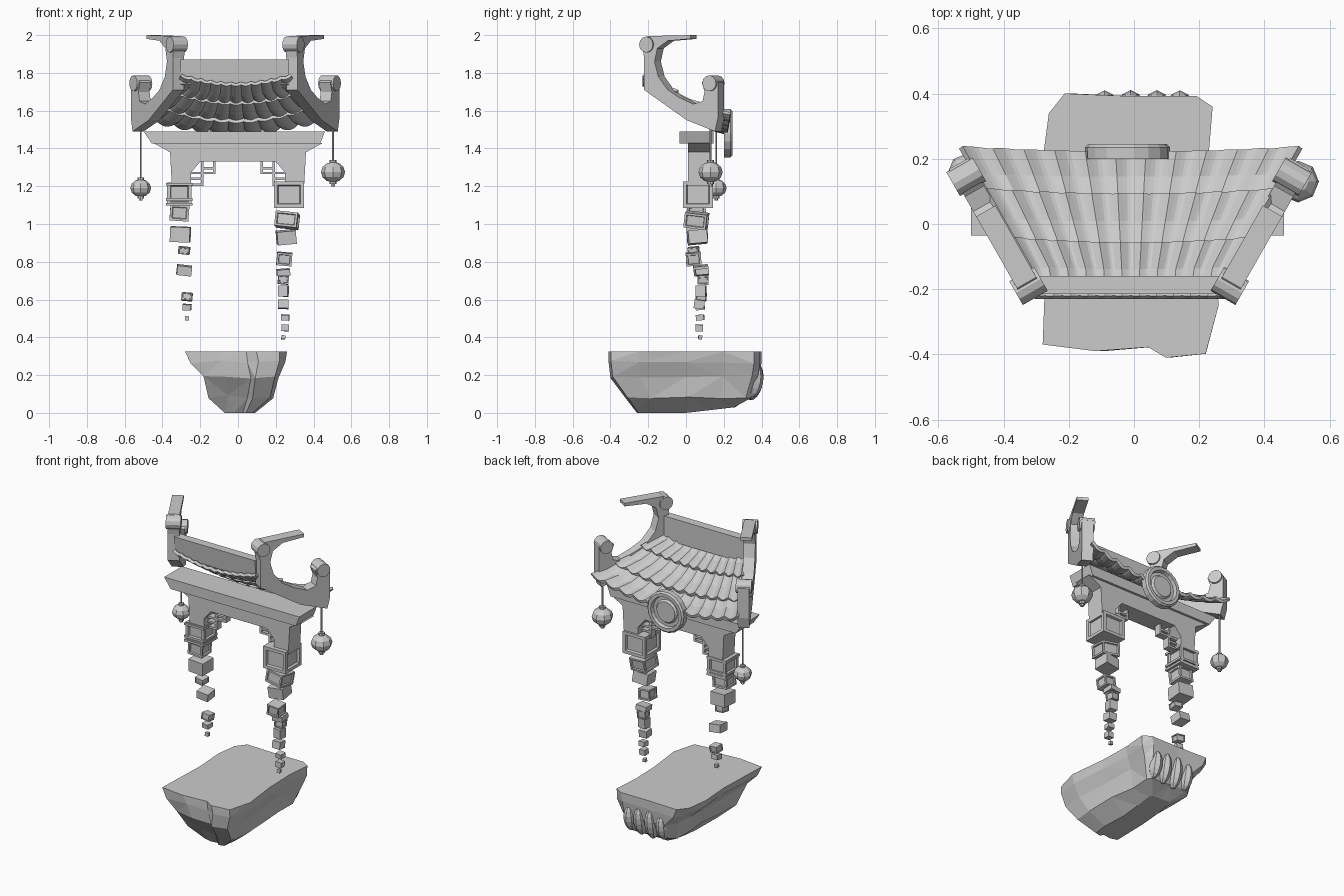
import bpy, bmesh, math, random
from mathutils import Vector, Matrix, Euler

cube = bpy.data.objects.get("Cube")
if cube:
    bpy.data.objects.remove(cube, do_unlink=True)
rng = random.Random(4)

stone = bpy.data.materials.new("plain grey")
stone.use_nodes = True
GREY = (0.6, 0.6, 0.6, 1)
stone.diffuse_color = GREY
stone.node_tree.nodes["Principled BSDF"].inputs["Base Color"].default_value = GREY


def finish(name, bm):
    bmesh.ops.recalc_face_normals(bm, faces=bm.faces)
    mesh = bpy.data.meshes.new(name)
    bm.to_mesh(mesh)
    bm.free()
    mesh.materials.append(stone)
    obj = bpy.data.objects.new(name, mesh)
    bpy.context.collection.objects.link(obj)
    return obj


def prism(name, profile, place, depths):
    """Extrude a closed profile; place(a, b, depth) gives the 3D point."""
    bm = bmesh.new()
    ends = [[bm.verts.new(place(a, b, d)) for a, b in profile] for d in depths]
    for ring in ends:
        bm.faces.new(ring)
    n = len(profile)
    for i in range(n):
        j = (i + 1) % n
        bm.faces.new((ends[0][i], ends[0][j], ends[1][j], ends[1][i]))
    return finish(name, bm)


def block(name, centre, size, turn=(0, 0, 0), panel=False):
    bm = bmesh.new()
    m = Matrix.LocRotScale(Vector(centre), Euler(turn), Vector(size))
    bmesh.ops.create_cube(bm, size=1, matrix=m)
    if panel:  # sunken square on every upright face
        sides = [f for f in bm.faces if abs(f.normal.z) < 0.6]
        edge = min(size)
        bmesh.ops.inset_individual(bm, faces=sides, thickness=edge * 0.2)
        bmesh.ops.inset_individual(bm, faces=sides, thickness=edge * 0.05, depth=-edge * 0.1)
    return finish(name, bm)


def rod(name, centre, radius, length, axis=(0, 0, 1), sides=10):
    bm = bmesh.new()
    m = Matrix.Translation(centre) @ Vector(axis).to_track_quat('Z', 'Y').to_matrix().to_4x4()
    bmesh.ops.create_cone(bm, cap_ends=True, segments=sides, radius1=radius,
                          radius2=radius, depth=length, matrix=m)
    return finish(name, bm)


def ball(name, centre, size, sides=8, rings=6, turn=(0, 0, 0)):
    bm = bmesh.new()
    m = Matrix.LocRotScale(Vector(centre), Euler(turn), Vector(size))
    bmesh.ops.create_uvsphere(bm, u_segments=sides, v_segments=rings, radius=1, matrix=m)
    return finish(name, bm)


# Floating rock base: one outline lofted through shrinking levels
outline = [(-1, -.9), (-.4, -.95), (.2, -.92), (.4, -1), (.85, -.97), (1, -.6), (.9, 0),
           (.88, .5), (.93, .9), (.75, .98), (0, .98), (-.75, 1), (-.93, .85), (-1, .5), (-.95, 0)]
levels = [(.325, -.28, .26, -.41, .4), (.27, -.25, .25, -.41, .4), (.19, -.18, .22, -.4, .39),
          (.085, -.155, .19, -.32, .35), (0, -.07, .09, -.26, .26)]
bm = bmesh.new()
rings = []
for k, (z, x0, x1, y0, y1) in enumerate(levels):
    ring = []
    for px, py in outline:
        wob = 0.01 if k in (1, 2, 3) else 0
        ring.append(bm.verts.new((
            (x0 + x1) / 2 + px * (x1 - x0) / 2 + rng.uniform(-wob, wob),
            (y0 + y1) / 2 + py * (y1 - y0) / 2,
            z + rng.uniform(-wob, wob) + (0.03 * max(py, 0) if k == 4 else 0))))
    rings.append(ring)
for upper, lower in zip(rings, rings[1:]):
    for i in range(len(outline)):
        j = (i + 1) % len(outline)
        bm.faces.new((upper[i], upper[j], lower[j], lower[i]))
bm.faces.new(rings[0])
bm.faces.new(rings[-1])
bmesh.ops.triangulate(bm, faces=[f for f in bm.faces if len(f.verts) == 4])
finish("rock_base", bm)

# Rounded claws on the back of the rock
for x, h in ((-.09, .085), (-.01, .1), (.07, .095), (.14, .085)):
    ball("rock_claw", (x, .358, .165), (.04, .05, h), 8, 8, (-.2, 0, 0))

# Gate frame: lintel and two posts in one profile, with a cap slab
half = [(.45, 1.43), (.36, 1.38), (.35, 1.2), (.25, 1.2), (.25, 1.27), (.2, 1.33)]
frame = half + [(-x, z) for x, z in reversed(half)]
prism("gate_frame", frame, lambda a, b, d: (a, d, b), (.01, .13))
cap = [(-.5, 1.49), (.46, 1.49), (.435, 1.425), (-.455, 1.425)]
prism("gate_cap", cap, lambda a, b, d: (a, d, b), (-.035, .145))

# Stepped lattice brackets in the inner corners
for s in (1, -1):
    for x, z, w, h in ((.19, 1.27, .14, .013), (.22, 1.207, .07, .013), (.22, 1.24, .06, .012),
                       (.126, 1.3, .013, .07), (.19, 1.265, .013, .13), (.155, 1.295, .06, .012)):
        block("lattice_bar", (s * x, .07, z), (w, .045, h))

# Broken posts: blocks (x, y, z, width, height) shrinking and drifting downwards
left = [(-.31, .07, 1.16, .13, .12), (-.31, .055, 1.06, .1, .085), (-.305, .06, .945, .105, .08),
        (-.285, .04, .86, .058, .037), (-.285, .08, .755, .078, .05), (-.27, .08, .615, .055, .042),
        (-.27, .075, .56, .045, .03), (-.27, .075, .5, .022, .022)]
right = [(.27, .063, 1.155, .16, .14), (.26, .055, 1.02, .118, .08), (.255, .06, .93, .1, .07),
         (.245, .04, .815, .08, .068), (.24, .085, .745, .07, .032), (.24, .09, .705, .055, .048),
         (.24, .08, .645, .052, .06), (.24, .07, .575, .055, .046), (.25, .075, .505, .042, .03),
         (.25, .07, .45, .04, .035), (.24, .075, .4, .02, .02)]
for column in (left, right):
    for i, (x, y, z, w, h) in enumerate(column):
        tilt = .12 if i else 0
        turn = [rng.uniform(-tilt, tilt) for _ in range(3)]
        block("post_block", (x, y, z), (w, w, h), turn, panel=i in (0, 1, 3, 5))
# Thin collars around the left post
for z in (1.105, 1.13, 1.21):
    block("post_collar", (-.31, .065, z), (.14, .14, .014))

# Roof: three overlapping rows of rippled tiles, lifted at the corners
TILES, STEPS, TILT = 11, 6, .57
rows = [(-.225, 1.745, -.06, 1.66, .045), (-.08, 1.645, .09, 1.57, .06), (.065, 1.55, .22, 1.5, .085)]
for y0, z0, y1, z1, lift in rows:
    bm = bmesh.new()
    lines = []
    for t in (0, .5, 1):
        line = []
        for i in range(TILES * STEPS + 1):
            u = 2 * i / (TILES * STEPS) - 1
            y = y0 + (y1 - y0) * t + .015 * u * u * t
            z = z0 + (z1 - z0) * t - .01 * t * (1 - t) * 4
            ripple = abs(math.sin(math.pi * i / STEPS))
            line.append(bm.verts.new((u * (.29 + TILT * max(y + .17, 0)) - .01, y,
                                      z + lift * u * u - (.008 + .012 * t) * ripple)))
        lines.append(line)
    for a, b in zip(lines, lines[1:]):
        for i in range(len(a) - 1):
            bm.faces.new((a[i], b[i], b[i + 1], a[i + 1]))
    roof = finish("roof_tile_row", bm)
    mod = roof.modifiers.new("thickness", 'SOLIDIFY')
    mod.thickness = .018
    mod.offset = 0

# Ridge board standing on the top row
ridge = [(-.215, 1.87), (-.16, 1.87), (-.16, 1.72), (-.2, 1.74)]
prism("ridge_board", ridge, lambda a, b, d: (d, a, b), (-.305, .27))

# Hip boards: a horn at the ridge and a scroll at the eave
hip = [(-.205, 1.71), (.02, 1.55), (.17, 1.49), (.185, 1.56), (.185, 1.75), (.14, 1.785), (.1, 1.75),
       (.115, 1.7), (.105, 1.65), (.055, 1.635), (-.02, 1.67), (-.08, 1.71), (-.13, 1.78),
       (-.15, 1.86), (-.135, 1.93), (-.08, 1.97), (.04, 1.98), (.04, 2), (-.18, 1.995),
       (-.215, 1.95), (-.205, 1.88)]
across = Vector((1, -TILT, 0)).normalized()
for s in (1, -1):
    def on_hip(y, z, d):
        p = Vector((.32 + TILT * (y + .17), y, z)) + across * d
        return Vector((s * p.x - .015, p.y, p.z))

    prism("hip_board", hip, on_hip, (-.034, .034))
    axis = (s * across.x, across.y, 0)
    rod("horn_curl", on_hip(-.19, 1.95, 0), .042, .088, axis, 12)
    rod("scroll_curl", on_hip(.145, 1.745, 0), .042, .092, axis, 12)

# Hanging lanterns
for x, y, z, r in ((-.515, .16, 1.19, .055), (.503, .13, 1.275, .064)):
    ball("lantern_body", (x, y, z), (r, r, r * .85), 8, 6)
    for side in (1, -1):
        rod("lantern_cap", (x, y, z + side * r * .88), r * .3, r * .25, sides=8)
    rod("lantern_tassel", (x, y, z - r * 1.05), r * .18, r * .3, sides=6)
    rod("lantern_cord", (x, y, (z + 1.53) / 2), .005, 1.53 - z, sides=6)

# Round medallion on the back eave
disc = [(0, .2), (.13, .2), (.13, .235), (.12, .245), (.1, .245), (.095, .222),
        (.075, .222), (.065, .235), (0, .235)]
bm = bmesh.new()
verts = [bm.verts.new((r, y, 0)) for r, y in disc]
edges = [bm.edges.new(pair) for pair in zip(verts, verts[1:])]
bmesh.ops.spin(bm, geom=verts + edges, cent=(0, 0, 0), axis=(0, 1, 0), angle=math.tau, steps=18)
bmesh.ops.remove_doubles(bm, verts=bm.verts, dist=.0005)
medallion = finish("medallion", bm)
medallion.location = (-.02, 0, 1.48)
